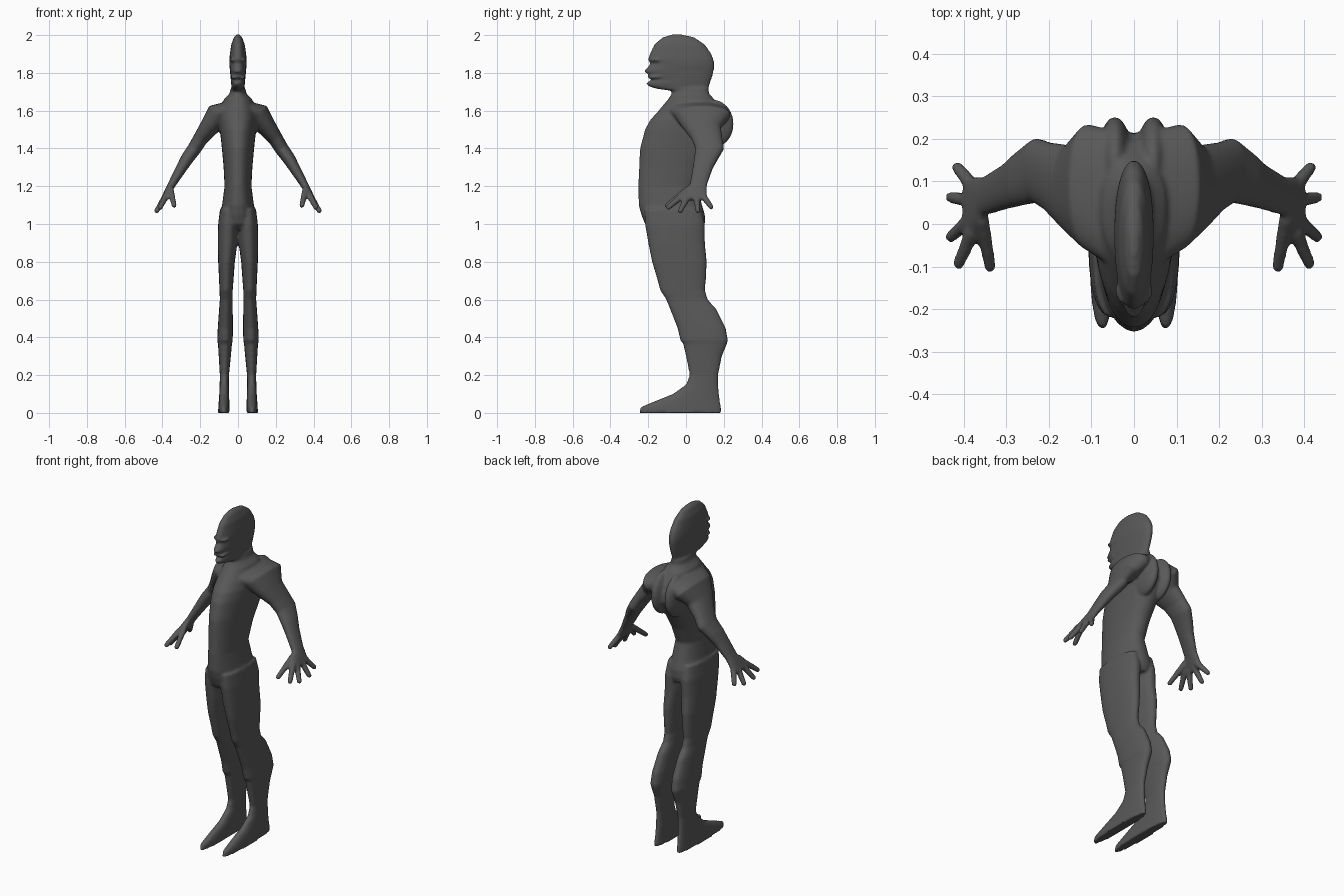
import bpy, bmesh, math
from mathutils import Vector, Matrix

bm = bmesh.new()
SEG = 40


def loft(rings, side=1, tilt=False, power=2.2, egg=0.0):
    """Closed loft through rings (x, z, y_front, y_back, half_width)."""
    loops = []
    for i, (x, z, y0, y1, w) in enumerate(rings):
        ax = Vector((1, 0, 0))
        if tilt:
            a, b = rings[max(i - 1, 0)], rings[min(i + 1, len(rings) - 1)]
            t = Vector((b[0] - a[0], 0, b[1] - a[1])).normalized()
            ax = Vector((-t.z, 0, t.x))
        loop = []
        for k in range(SEG):
            a = 2 * math.pi * k / SEG
            c, s = math.cos(a), math.sin(a)
            u = math.copysign(abs(c) ** (2 / power), c) * w * (1 + egg * s)
            v = math.copysign(abs(s) ** (2 / power), s) * (y1 - y0) / 2
            p = Vector((x, (y0 + y1) / 2 + v, z)) + ax * u
            p.x *= side
            loop.append(bm.verts.new(p))
        loops.append(loop)
    for a, b in zip(loops, loops[1:]):
        for k in range(SEG):
            n = (k + 1) % SEG
            bm.faces.new((a[k], a[n], b[n], b[k]))
    bm.faces.new(loops[0])
    bm.faces.new(loops[-1])


def blob(loc, size, rot_x=0):
    m = Matrix.Translation(loc) @ Matrix.Rotation(rot_x, 4, 'X') @ Matrix.Diagonal((*size, 1))
    bmesh.ops.create_icosphere(bm, subdivisions=3, radius=1, matrix=m)


def finger(a, b, r0, r1):
    a, b = Vector(a), Vector(b)
    d = b - a
    m = Matrix.Translation((a + b) / 2) @ d.to_track_quat('Z', 'Y').to_matrix().to_4x4()
    bmesh.ops.create_cone(bm, cap_ends=True, segments=16, radius1=r0, radius2=r1,
                          depth=d.length, matrix=m)
    blob(a, (r0, r0, r0))
    blob(b, (r1, r1, r1))


# Head with brow, nose, lips and chin in its profile
loft([(0, z, a, b, w) for z, a, b, w in (
    (2.003, -.075, -.02, .008), (1.988, -.125, .045, .022), (1.95, -.168, .10, .036),
    (1.90, -.192, .135, .043), (1.87, -.202, .146, .046), (1.85, -.188, .149, .046),
    (1.825, -.207, .149, .044), (1.808, -.225, .146, .042), (1.792, -.198, .142, .041),
    (1.778, -.205, .138, .040), (1.765, -.182, .134, .038), (1.745, -.212, .127, .037),
    (1.728, -.195, .122, .034), (1.716, -.155, .12, .034), (1.706, -.08, .12, .036),
    (1.68, -.072, .12, .04))])

# Neck, deep chest, waist and hips
loft([(0, z, a, b, w) for z, a, b, w in (
    (1.72, -.07, .12, .038), (1.69, -.075, .122, .045), (1.66, -.095, .15, .075),
    (1.60, -.145, .19, .093), (1.55, -.19, .212, .098), (1.50, -.217, .215, .096),
    (1.40, -.243, .16, .085), (1.30, -.248, .10, .076), (1.20, -.253, .06, .071),
    (1.10, -.25, .085, .084), (1.05, -.237, .10, .095), (1.00, -.217, .10, .10),
    (.97, -.18, .09, .085))], egg=.08)

for s in (1, -1):
    # Shoulder blade, leaving a groove along the spine
    blob((s * .045, .14, 1.53), (.042, .113, .13))
    # Moustache and eye socket ridge
    blob((s * .022, -.155, 1.779), (.018, .045, .009), .12)
    blob((s * .026, -.155, 1.868), (.018, .035, .01))
    # Leg with boot cuff and long flat-soled foot
    loft([(.05, 1.08, -.22, .08, .045), (.053, 1.0, -.217, .10, .052), (.055, .9, -.2, .1, .052),
          (.061, .8, -.18, .11, .044), (.062, .7, -.15, .105, .038), (.063, .65, -.137, .10, .035),
          (.062, .6, -.105, .115, .034), (.064, .55, -.085, .16, .036), (.067, .45, -.045, .21, .04),
          (.069, .385, -.03, .222, .041), (.069, .365, -.015, .217, .037), (.07, .3, 0, .19, .032),
          (.072, .2, .02, .17, .024), (.073, .15, 0, .17, .024), (.073, .1, -.07, .175, .026),
          (.074, .06, -.17, .18, .028), (.075, .03, -.242, .186, .029), (.075, 0, -.248, .188, .031)],
         s, power=2.4)
    # Arm from shoulder to palm
    loft([(.05, 1.6, -.10, .22, .05), (.11, 1.575, -.06, .235, .066), (.15, 1.515, -.02, .185, .052),
          (.20, 1.45, .03, .192, .039), (.23, 1.40, .05, .202, .037), (.27, 1.345, .042, .17, .034),
          (.30, 1.295, .035, .142, .029), (.35, 1.21, .02, .112, .021), (.375, 1.165, -.025, .112, .018),
          (.395, 1.13, -.035, .11, .014)], s, tilt=True)
    # Four fingers and the thumb
    for base, tip in (((.38, .09, 1.15), (.415, .133, 1.09)), ((.385, .055, 1.145), (.43, .063, 1.07)),
                      ((.385, .01, 1.145), (.43, -.03, 1.07)), ((.38, -.02, 1.15), (.412, -.093, 1.088)),
                      ((.358, .01, 1.185), (.338, -.10, 1.098))):
        finger((s * base[0], *base[1:]), (s * tip[0], *tip[1:]), .018, .014)

bmesh.ops.recalc_face_normals(bm, faces=bm.faces)
mesh = bpy.data.meshes.new("figure_body")
bm.to_mesh(mesh)
bm.free()
body = bpy.data.objects.new("figure_body", mesh)
bpy.context.collection.objects.link(body)

# One dark grey material
mat = bpy.data.materials.new("dark_grey")
mat.diffuse_color = (.1, .1, .1, 1)
mesh.materials.append(mat)

# Fuse the parts into one smooth skin
fuse = body.modifiers.new("fuse", 'REMESH')
fuse.mode = 'VOXEL'
fuse.voxel_size = .007
fuse.use_smooth_shade = True
soft = body.modifiers.new("soften", 'SMOOTH')
soft.factor = .5
soft.iterations = 5
